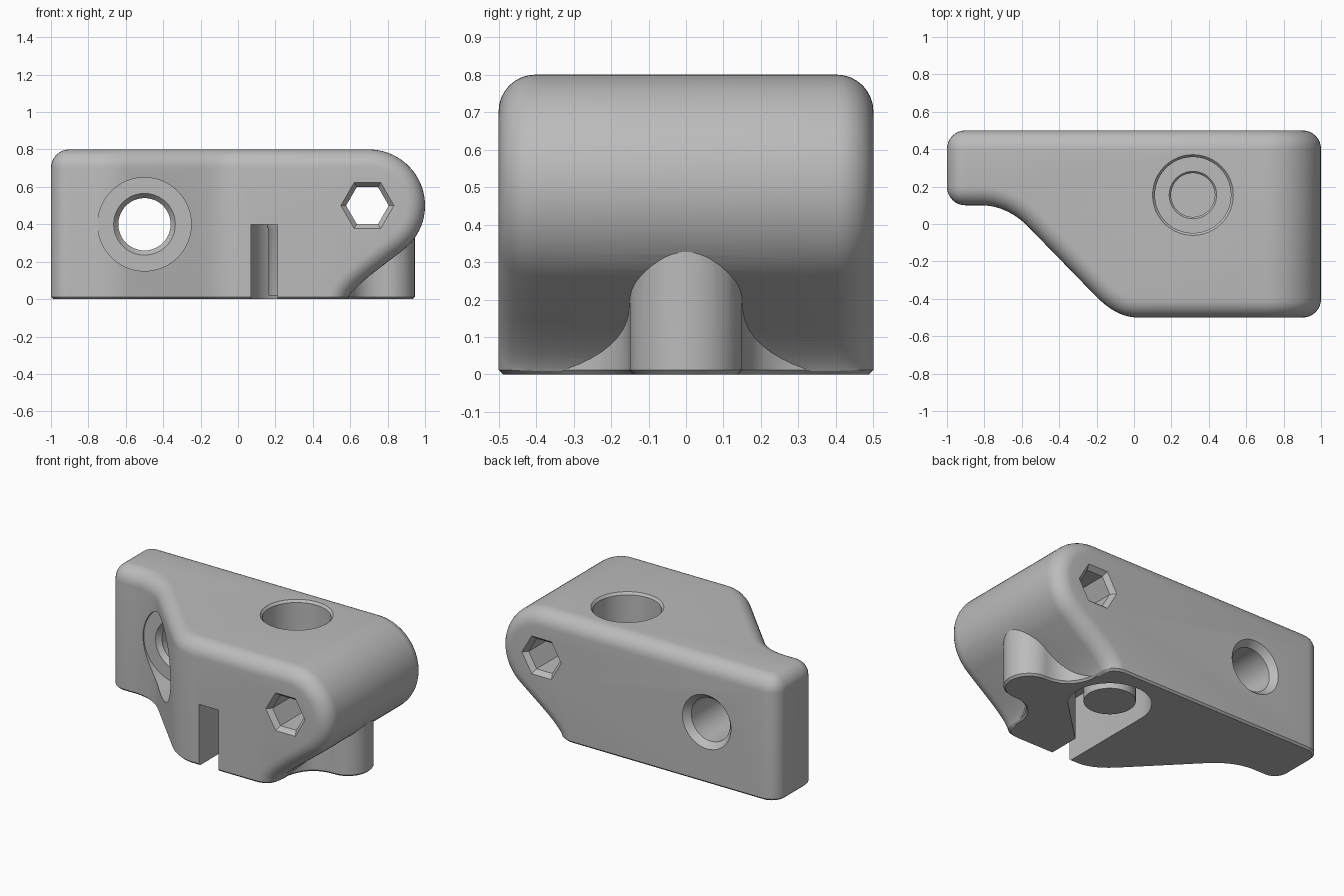
import bpy, bmesh, math
from mathutils import Vector

if "Cube" in bpy.data.objects:
    bpy.data.objects.remove(bpy.data.objects["Cube"], do_unlink=True)

grey = bpy.data.materials.new("plain grey")
grey.use_nodes = True
grey.diffuse_color = (0.5, 0.5, 0.5, 1)
grey.node_tree.nodes["Principled BSDF"].inputs["Base Color"].default_value = (0.5, 0.5, 0.5, 1)


def arc(cx, cy, r, a0, a1, n=16):
    """Points on a circle from angle a0 to a1, in degrees."""
    angles = [math.radians(a0 + (a1 - a0) * i / n) for i in range(n + 1)]
    return [(cx + r * math.cos(a), cy + r * math.sin(a)) for a in angles]


def curve(a, b, c, n=10):
    """Quadratic curve from a to c that is pulled to b."""
    a, b, c = Vector(a), Vector(b), Vector(c)
    ts = [i / n for i in range(n + 1)]
    return [tuple(a * (1 - t) ** 2 + b * 2 * t * (1 - t) + c * t * t) for t in ts]


def loft(name, rings):
    """Closed solid through rings that have equal point counts."""
    bm = bmesh.new()
    loops = [[bm.verts.new(p) for p in ring] for ring in rings]
    for lo, hi in zip(loops, loops[1:]):
        for i in range(len(lo)):
            j = (i + 1) % len(lo)
            bm.faces.new((lo[i], lo[j], hi[j], hi[i]))
    bm.faces.new(loops[0])
    bm.faces.new(loops[-1])
    bmesh.ops.recalc_face_normals(bm, faces=bm.faces)
    mesh = bpy.data.meshes.new(name)
    bm.to_mesh(mesh)
    bm.free()
    mesh.materials.append(grey)
    ob = bpy.data.objects.new(name, mesh)
    bpy.context.collection.objects.link(ob)
    return ob


def prism_y(name, pts, y0, y1):
    return loft(name, [[(x, y, z) for x, z in pts] for y in (y0, y1)])


def prism_z(name, pts, z0, z1):
    return loft(name, [[(x, y, z) for x, y in pts] for z in (z0, z1)])


def bore(name, cx, cc, steps, axis, sides=48):
    """Turned tool; steps are (position along axis, radius)."""
    rings = []
    for d, r in steps:
        pts = arc(cx, cc, r, 0, 360, sides)[:-1]
        rings.append([(x, d, c) if axis == "y" else (x, c, d) for x, c in pts])
    return loft(name, rings)


def combine(ob, tool, operation="DIFFERENCE"):
    mod = ob.modifiers.new(tool.name, "BOOLEAN")
    mod.operation, mod.object, mod.solver = operation, tool, "EXACT"
    bpy.context.view_layer.objects.active = ob
    bpy.ops.object.modifier_apply(modifier=mod.name)
    bpy.data.objects.remove(tool, do_unlink=True)


def round_edges(ob, rule, width, segments):
    bm = bmesh.new()
    bm.from_mesh(ob.data)
    bmesh.ops.remove_doubles(bm, verts=bm.verts, dist=0.0005)
    edges = [e for e in bm.edges if e.is_manifold
             and e.calc_face_angle(0) > math.radians(35) and rule(e)]
    bmesh.ops.bevel(bm, geom=edges, offset=width, offset_type="OFFSET",
                    segments=segments, profile=0.5, affect="EDGES", clamp_overlap=False)
    bm.to_mesh(ob.data)
    bm.free()


def on_floor(e):
    return all(v.co.z < 0.001 for v in e.verts)


# Main body: side profile with a round nose and sloping underside
profile = [(-1, 0), (-1, 0.8)] + arc(0.7, 0.5, 0.3, 90, -52, 28)
profile += curve((0.73, 0.145), (0.6, 0.045), (0.585, 0))
body = prism_y("bracket_body", profile, -0.5, 0.5)

# Stepped front: shallow arm on the right, joined by a diagonal
notch = [(-1.3, -0.8), (-1.3, 0.1)] + curve((-0.82, 0.1), (-0.69, 0.1), (-0.58, 0), 12)
notch += curve((-0.2, -0.39), (-0.09, -0.5), (0.02, -0.5), 12)[:-1]
notch += [(0.02, -0.5001), (0.02, -0.8)]
combine(body, prism_z("front_notch", notch, -0.3, 1.1))
round_edges(body, lambda e: not on_floor(e), 0.098, 8)

# Rounded post under the nose, flared where it meets the body
half = curve((0.585, -0.36), (0.61, -0.15), (0.79, -0.15), 10)
half += arc(0.795, 0, 0.15, -90, 0, 12)
post = [(0.45, -0.36)] + half + [(x, -y) for x, y in reversed(half[:-1])] + [(0.45, 0.36)]
combine(body, prism_z("nose_post", post, 0, 0.42), "UNION")
round_edges(body, on_floor, 0.012, 1)

# Underside pocket with a narrow slot to the front
pocket = [(0.07, -0.7), (0.21, -0.7), (0.21, -0.28)] + arc(0.315, 0.155, 0.245, -35, 180, 28)
combine(body, prism_z("slot_pocket", pocket, -0.2, 0.4))

# Round well in the top
combine(body, bore("top_well", 0.315, 0.155,
                   [(0.5, 0.203), (0.785, 0.203), (0.8, 0.216), (0.9, 0.216)], "z"))

# Screw hole with chamfered mouths and a spot face
combine(body, bore("screw_seat", -0.5, 0.4, [(-0.7, 0.25), (0.0999, 0.25)], "y"))
combine(body, bore("screw_hole", -0.5, 0.4,
                   [(0, 0.165), (0.1, 0.165), (0.13, 0.14), (0.46, 0.14),
                    (0.5, 0.175), (0.6, 0.175)], "y"))

# Hexagonal cross hole through the nose
combine(body, bore("hex_hole", 0.692, 0.5,
                   [(-0.6, 0.142), (-0.5, 0.142), (-0.47, 0.114), (0.47, 0.114),
                    (0.5, 0.142), (0.6, 0.142)], "y", 6))

# Boss hanging in the pocket, with a blind hole from the well
boss = bore("pocket_boss", 0.315, 0.155, [(0.02, 0.152), (0.37, 0.152), (0.39, 0.16), (0.45, 0.16)], "z")
combine(body, boss, "UNION")
combine(body, bore("boss_hole", 0.315, 0.155,
                   [(0.1, 0.117), (0.488, 0.117), (0.5, 0.127), (0.55, 0.127)], "z"))

bpy.ops.object.select_all(action="DESELECT")
body.select_set(True)
bpy.context.view_layer.objects.active = body
bpy.ops.object.shade_smooth_by_angle(angle=math.radians(30))
